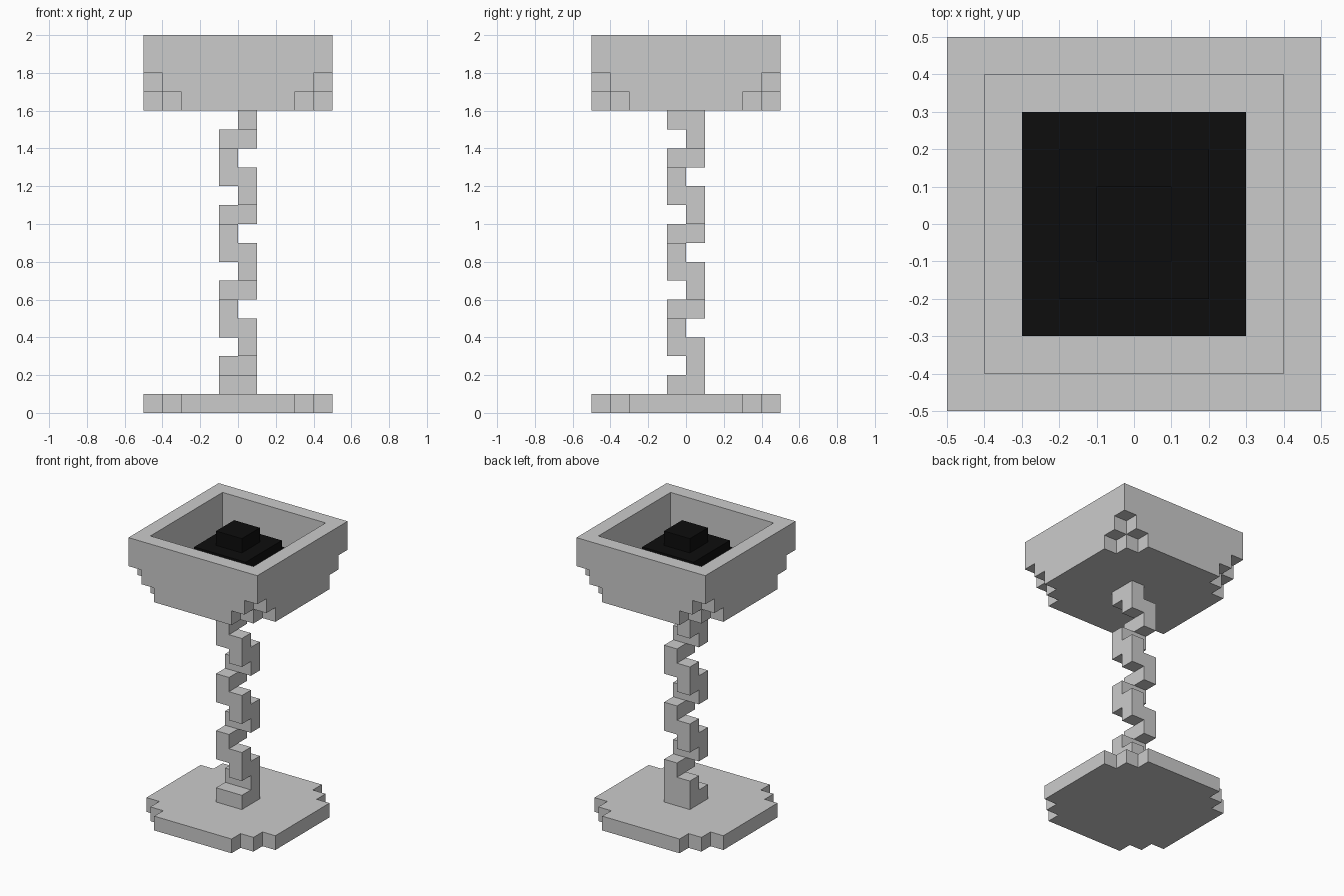
import bpy, bmesh
from mathutils import Vector

if "Cube" in bpy.data.objects:
    bpy.data.objects.remove(bpy.data.objects["Cube"])

U = 0.1      # block size
N = 10       # blocks across
DIRS = [Vector(d) for d in ((1, 0, 0), (-1, 0, 0), (0, 1, 0), (0, -1, 0), (0, 0, 1), (0, 0, -1))]


def blocks(name, cells, material=None):
    """Outer skin of a set of unit blocks, with flat areas merged."""
    cells = set(cells)
    bm = bmesh.new()
    for c in cells:
        mid = Vector(c) + Vector((0.5 - N / 2, 0.5 - N / 2, 0.5))
        for d in DIRS:
            if tuple(int(a + b) for a, b in zip(c, d)) in cells:
                continue
            u = Vector((d.y, d.z, d.x))
            v = d.cross(u)
            corners = [(mid + (d + u * s + v * t) / 2) * U
                       for s, t in ((-1, -1), (1, -1), (1, 1), (-1, 1))]
            bm.faces.new([bm.verts.new(p) for p in corners])
    bmesh.ops.remove_doubles(bm, verts=bm.verts, dist=0.001)
    bmesh.ops.dissolve_limit(bm, angle_limit=0.01, verts=bm.verts, edges=bm.edges)
    mesh = bpy.data.meshes.new(name)
    bm.to_mesh(mesh)
    bm.free()
    obj = bpy.data.objects.new(name, mesh)
    bpy.context.collection.objects.link(obj)
    if material:
        mesh.materials.append(material)
    return obj


def slab(z, inset=0, cut=0):
    """Square layer of blocks with stepped corners; cut = steps removed."""
    r = range(inset, N - inset)
    return {(x, y, z) for x in r for y in r
            if min(x, N - 1 - x) + min(y, N - 1 - y) >= cut}


# Base plate with stepped corners
blocks("base", slab(0, cut=2))

# Twisted stem: half-blocks turning a quarter at each level
halves = [[(4, 4), (4, 5)], [(4, 5), (5, 5)], [(5, 4), (5, 5)], [(4, 4), (5, 4)]]
stem = slab(1, inset=4)
for z in range(2, 16):
    stem |= {(x, y, z) for x, y in halves[(z - 1) % 4]}
blocks("stem", stem)

# Bowl: floor layer, then walls one block thick
bowl = slab(16, cut=2)
for z, cut in ((17, 1), (18, 0), (19, 0)):
    bowl |= slab(z, cut=cut) - slab(z, inset=1)
blocks("bowl", bowl)

# Stepped heap of coal
coal = bpy.data.materials.new("coal_black")
coal.diffuse_color = (0.004, 0.004, 0.004, 1)
coal.use_nodes = True
coal.node_tree.nodes["Principled BSDF"].inputs["Base Color"].default_value = coal.diffuse_color
blocks("coal_heap", slab(17, inset=2) | slab(18, inset=3) | slab(19, inset=4), coal)
